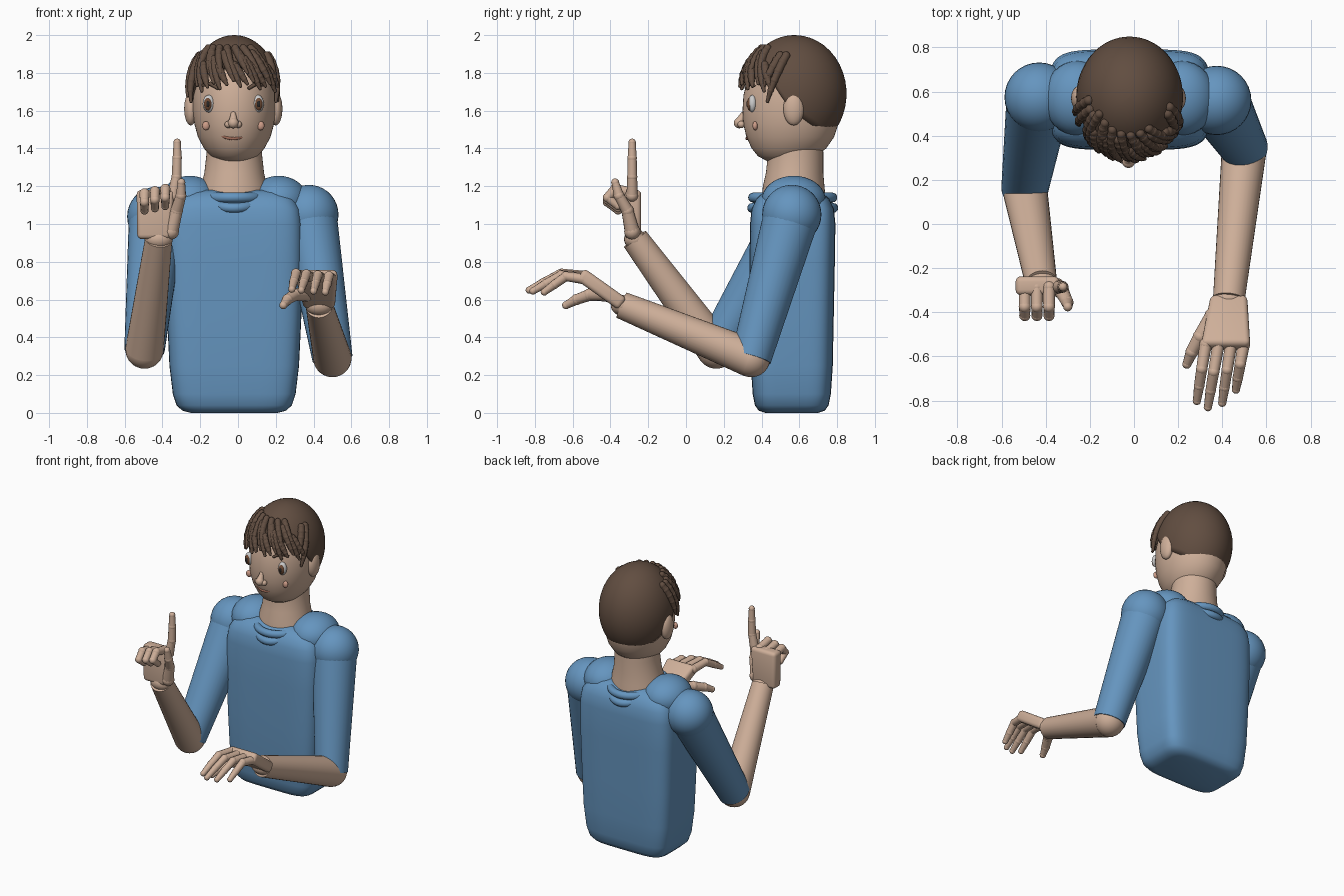
import bpy, bmesh, math
from mathutils import Vector, Matrix

if "Cube" in bpy.data.objects:
    bpy.data.objects.remove(bpy.data.objects["Cube"])

CX = -0.02  # body axis


def material(name, col):
    m = bpy.data.materials.new(name)
    m.diffuse_color = (*col, 1)
    m.use_nodes = True
    m.node_tree.nodes["Principled BSDF"].inputs["Base Color"].default_value = m.diffuse_color
    return m


BLUE = material("shirt_blue", (0.13, 0.30, 0.52))
SKIN = material("skin", (0.62, 0.43, 0.32))
HAIR = material("hair_brown", (0.12, 0.075, 0.052))
WHITE = material("eye_white", (0.8, 0.8, 0.8))
BROWN = material("iris_brown", (0.16, 0.07, 0.035))
DARK = material("pupil", (0.02, 0.02, 0.02))
PINK = material("blush", (0.62, 0.34, 0.25))
LIP = material("lip", (0.35, 0.15, 0.1))


def finish(bm, name, mat, angle=50):
    bmesh.ops.recalc_face_normals(bm, faces=bm.faces)
    me = bpy.data.meshes.new(name)
    bm.to_mesh(me)
    bm.free()
    me.materials.append(mat)
    ob = bpy.data.objects.new(name, me)
    bpy.context.collection.objects.link(ob)
    bpy.ops.object.select_all(action='DESELECT')
    ob.select_set(True)
    bpy.context.view_layer.objects.active = ob
    bpy.ops.object.shade_smooth_by_angle(angle=math.radians(angle))
    return ob


def skin_rings(bm, rings, closed_ends=True):
    vs = [[bm.verts.new(p) for p in r] for r in rings]
    n = len(vs[0])
    for a, b in zip(vs, vs[1:]):
        for i in range(n):
            bm.faces.new((a[i], a[(i + 1) % n], b[(i + 1) % n], b[i]))
    if closed_ends:
        bm.faces.new(vs[0])
        bm.faces.new(vs[-1])


def loft(name, mat, rings, power=2, n=48):
    # rings: z, centre y, half width, half depth (superellipse sections)
    def ring(z, cy, rx, ry):
        out = []
        for i in range(n):
            a = math.tau * i / n
            c, s = math.cos(a), math.sin(a)
            out.append((CX + rx * math.copysign(abs(c) ** (2 / power), c),
                        cy + ry * math.copysign(abs(s) ** (2 / power), s), z))
        return out
    bm = bmesh.new()
    skin_rings(bm, [ring(*r) for r in rings])
    return finish(bm, name, mat)


def add_ball(bm, p, r, seg=20):
    r = r if isinstance(r, tuple) else (r, r, r)
    bmesh.ops.create_uvsphere(bm, u_segments=seg, v_segments=seg // 2 + 2, radius=1,
                              matrix=Matrix.Translation(p) @ Matrix.Diagonal((*r, 1)))


def ball(name, mat, p, r, seg=24):
    bm = bmesh.new()
    add_ball(bm, p, r, seg)
    return finish(bm, name, mat)


def add_limb(bm, p, q, r1, r2, seg):
    p, q = Vector(p), Vector(q)
    d = q - p
    bmesh.ops.create_cone(bm, cap_ends=True, segments=seg, radius1=r1, radius2=r2, depth=d.length,
                          matrix=Matrix.Translation((p + q) / 2) @ d.to_track_quat('Z', 'Y').to_matrix().to_4x4())


def chain(name, mat, pts, radii, seg=12, joint=1.06):
    # jointed tapered segments with a ball at each point
    bm = bmesh.new()
    for i, p in enumerate(pts):
        add_ball(bm, p, radii[i] * joint, seg)
        if i:
            add_limb(bm, pts[i - 1], p, radii[i - 1], radii[i], seg)
    return finish(bm, name, mat)


def limb(name, mat, p, q, r1, r2):
    bm = bmesh.new()
    add_limb(bm, p, q, r1, r2, 32)
    return finish(bm, name, mat)


def palm(name, a, b, wa, wb, thick):
    # tapered rounded block between wrist a and knuckles b
    a, b = Vector(a), Vector(b)
    nrm = (b - a).normalized().cross(Vector((1, 0, 0))).normalized() * thick / 2
    bm = bmesh.new()
    skin_rings(bm, [[c + Vector((sx * w, 0, 0)) + nrm * sn
                     for sx, sn in ((-1, -1), (1, -1), (1, 1), (-1, 1))]
                    for c, w in ((a, wa), (b, wb))])
    bmesh.ops.bevel(bm, geom=bm.edges[:], offset=0.024, segments=4, profile=0.5, affect='EDGES')
    return finish(bm, name, SKIN)


# torso, shoulder yoke, collar
loft("torso", BLUE, [(0, .56, .23, .14), (.012, .56, .275, .175), (.04, .56, .305, .195),
                     (.1, .56, .325, .207), (.25, .56, .343, .217), (.5, .56, .355, .222),
                     (.8, .562, .364, .226), (1.0, .565, .362, .226), (1.08, .565, .35, .218),
                     (1.13, .565, .32, .195), (1.165, .565, .27, .16), (1.18, .565, .2, .12)], 5, 64)
for side, s in (("left", -1), ("right", 1)):
    ball("yoke_" + side, BLUE, (CX + s * .235, .57, 1.125), (.155, .17, .13), 32)
for k, (z, rx, ry) in enumerate(((1.14, .165, .21), (1.085, .15, .215))):
    bm = bmesh.new()
    rings = []
    for i in range(49):
        a = math.tau * i / 48
        o = Vector((CX + rx * math.cos(a), .565 + ry * math.sin(a), z + .03 * k * math.cos(a) ** 2))
        d = Vector((math.cos(a), math.sin(a), 0))
        rings.append([o + .026 * (d * math.cos(t) + Vector((0, 0, math.sin(t))))
                      for t in [math.tau * j / 12 for j in range(12)]])
    skin_rings(bm, rings, False)
    bmesh.ops.remove_doubles(bm, verts=bm.verts, dist=1e-5)
    finish(bm, "collar_%d" % k, BLUE)

# neck and head
loft("neck", SKIN, [(1.12, .57, .19, .17), (1.2, .57, .175, .163), (1.27, .575, .158, .152),
                    (1.36, .58, .148, .147), (1.48, .58, .145, .145)])
loft("head", SKIN, [(1.325, .52, .035, .045), (1.335, .525, .085, .1), (1.36, .535, .125, .155),
                    (1.40, .545, .16, .197), (1.46, .552, .192, .232), (1.53, .555, .211, .252),
                    (1.60, .557, .22, .258), (1.68, .56, .22, .256), (1.76, .565, .209, .242),
                    (1.84, .57, .18, .21), (1.91, .575, .132, .155), (1.96, .575, .06, .07)])

# face
for side, s in (("left", -1), ("right", 1)):
    ball("ear_" + side, SKIN, (CX - .005 + s * .225, .57, 1.61), (.035, .055, .088))
    ex = CX - .005 + s * .13
    ball("eye_" + side, WHITE, (ex, .352, 1.637), (.032, .024, .046))
    ball("iris_" + side, BROWN, (ex + s * .004, .338, 1.635), (.021, .016, .034), 16)
    ball("pupil_" + side, DARK, (ex + s * .004, .327, 1.635), (.010, .008, .018), 12)
    ball("cheek_" + side, PINK, (CX - .005 + s * .145, .366, 1.52), (.02, .014, .024), 16)
    ball("nostril_" + side, SKIN, (CX - .005 + s * .026, .293, 1.527), (.02, .02, .019), 16)
    chain("eyebrow_" + side, HAIR, [(ex + s * t, .345 + y, z) for t, y, z in
                                    ((-.045, -.025, 1.72), (-.01, -.01, 1.742), (.04, .018, 1.732))],
          [.009, .011, .006], 8)
chain("nose", SKIN, [(CX - .005, .302, 1.58), (CX - .005, .282, 1.535)], [.014, .027], 16)
chain("mouth", LIP, [(CX - .005 + .07 * t, .323 + .025 * t * t, 1.452 + .02 * t * t)
                     for t in [i / 5 - 1 for i in range(11)]], [.008] * 11, 8)

# hair cap: ellipsoid whose lower edge depends on the direction
HC, HR = Vector((CX, .575, 1.69)), Vector((.242, .275, .31))


def hairline(t):  # t = 0 front, pi back
    knots = ((0, 1.84), (1.0, 1.8), (1.3, 1.68), (1.5, 1.6), (1.85, 1.54), (2.3, 1.48), (3.15, 1.465))
    for (a, za), (b, zb) in zip(knots, knots[1:]):
        if t <= b:
            return za + (zb - za) * (t - a) / (b - a)
    return knots[-1][1]


def on_hair(t, z, k=1.0):
    h = math.sqrt(max(0, 1 - ((z - HC.z) / HR.z) ** 2)) * k
    return Vector((HC.x + HR.x * h * math.sin(t), HC.y - HR.y * h * math.cos(t), z))


bm = bmesh.new()
rings = []
for j in range(17):
    ring = []
    for i in range(64):
        t = math.tau * i / 64
        low = math.asin((hairline(min(t, math.tau - t)) - HC.z) / HR.z)
        e = low + (1.555 - low) * j / 16
        ring.append(on_hair(t, HC.z + HR.z * math.sin(e)))
    rings.append(ring)
skin_rings(bm, rings, False)
bm.faces.new(bm.verts[-64:]) if bm.verts.ensure_lookup_table() is None else None
cap = finish(bm, "hair_cap", HAIR)
mod = cap.modifiers.new("thickness", 'SOLIDIFY')
mod.thickness = .025

# fringe strands swept across the forehead, and loose side strands


def strand(name, t0, z0, t1, z1, r=.022, lift=1.07):
    pts = [on_hair(t0 + (t1 - t0) * u, z0 + (z1 - z0) * u ** 1.2, 1 + (lift - 1) * u)
           for u in [i / 5 for i in range(6)]]
    chain(name, HAIR, pts, [r, r * 1.05, r, r * .9, r * .7, r * .4], 10, 1.08)


for i in range(15):
    u = i / 14
    t = -1.15 + 2.0 * u
    strand("fringe_%d" % i, t, 1.90 - .03 * (i % 3), t + .28, 1.765 - .035 * ((i * 2) % 3) / 2 - .03 * abs(2 * u - 1))
    if i % 2:
        strand("fringe_upper_%d" % i, t - .1, 1.93, t + .15, 1.80, .02, 1.09)
for i, (t0, t1, z1) in enumerate(((-1.3, -1.12, 1.65), (-1.5, -1.3, 1.68), (1.35, 1.05, 1.65), (1.2, .95, 1.72))):
    strand("side_strand_%d" % i, t0, 1.89, t1, z1, .022, 1.06)

# arms: shoulder, elbow, wrist
for side, sh, el, wr in (("left", (-.43, .575, 1.04), (-.495, .16, .335), (-.42, -.27, .92)),
                         ("right", (.375, .56, 1.05), (.5, .345, .29), (.43, -.34, .57))):
    ball("shoulder_" + side, BLUE, sh, .157, 32)
    limb("sleeve_" + side, BLUE, sh, el, .148, .107)
    ball("elbow_" + side, SKIN, el, .101, 32)
    limb("forearm_" + side, SKIN, el, wr, .102, .072)
    ball("wrist_" + side, SKIN, wr, (.075, .058, .055))

# left hand: raised index, other fingers curled
palm("palm_left", (-.445, -.28, .92), (-.437, -.28, 1.18), .088, .1, .085)
chain("index_left", SKIN, [(-.345, -.285, 1.15), (-.325, -.285, 1.25), (-.322, -.285, 1.35), (-.322, -.285, 1.432)],
      [.03, .026, .024, .019])
for i, x in enumerate((-.385, -.44, -.495)):
    d = .012 * i
    chain("curled_finger_left_%d" % i, SKIN, [(x, -.285, 1.165 - d), (x, -.375, 1.185 - d),
                                              (x, -.415, 1.14 - d), (x, -.36, 1.095 - d)], [.028, .026, .024, .02])
chain("thumb_left", SKIN, [(-.355, -.285, .96), (-.325, -.31, 1.07), (-.302, -.355, 1.15), (-.3, -.375, 1.22)],
      [.04, .032, .027, .02])

# right hand: palm down, fingers reaching forward
palm("palm_right", (.43, -.335, .575), (.415, -.56, .735), .083, .112, .075)
for i, (x0, x1, k) in enumerate(((.325, .285, .9), (.383, .335, 1), (.44, .4, .93), (.497, .462, .72))):
    pts = [(x0 + (x1 - x0) * u, -.545 - y * k, z - .005 * i) for u, y, z in
           ((0, 0, .725), (.45, .125, .738), (.75, .21, .695), (1, .285, .655))]
    chain("finger_right_%d" % i, SKIN, pts, [.028, .025, .023, .018])
chain("thumb_right", SKIN, [(.36, -.42, .63), (.30, -.51, .625), (.262, -.58, .6), (.24, -.635, .57)],
      [.04, .032, .028, .02])
